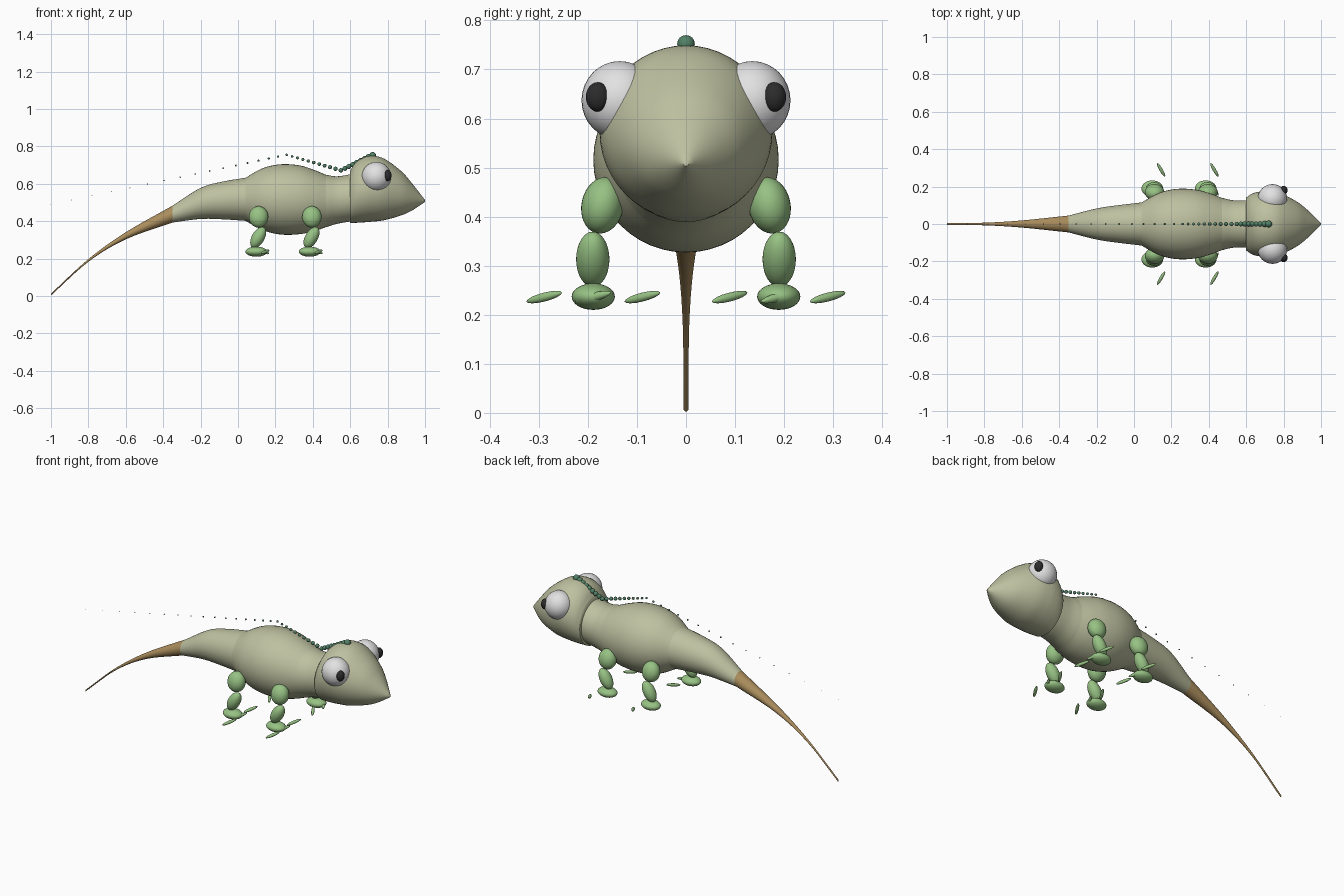
import bpy, bmesh, math
from mathutils import Vector

if "Cube" in bpy.data.objects:
    bpy.data.objects.remove(bpy.data.objects["Cube"])


def material(name, rgb):
    m = bpy.data.materials.new(name)
    m.diffuse_color = (*rgb, 1)
    m.use_nodes = True
    m.node_tree.nodes["Principled BSDF"].inputs["Base Color"].default_value = m.diffuse_color
    return m


SKIN = material("sage skin", (0.51, 0.53, 0.35))
LEG = material("leaf green", (0.31, 0.54, 0.23))
TAIL = material("tan tail", (0.41, 0.27, 0.11))
CREST = material("dark green", (0.085, 0.22, 0.135))
WHITE = material("eye white", (0.76, 0.76, 0.76))
BLACK = material("pupil black", (0.025, 0.025, 0.025))


def finish(name, bm, mat):
    bmesh.ops.recalc_face_normals(bm, faces=bm.faces)
    mesh = bpy.data.meshes.new(name)
    bm.to_mesh(mesh)
    bm.free()
    mesh.materials.append(mat)
    ob = bpy.data.objects.new(name, mesh)
    bpy.context.collection.objects.link(ob)
    bpy.ops.object.select_all(action='DESELECT')
    ob.select_set(True)
    bpy.context.view_layer.objects.active = ob
    bpy.ops.object.shade_smooth_by_angle(angle=math.radians(45))
    return ob


def loft(name, stations, mat, sides=48, steps=6):
    """Round skin through (x, centre z, radius) stations, smoothly interpolated."""
    p = [Vector(s) for s in stations]
    p = [2 * p[0] - p[1]] + p + [2 * p[-1] - p[-2]]
    path = []
    for i in range(1, len(p) - 2):
        a, b, c, d = p[i - 1:i + 3]
        for k in range(steps):
            t = k / steps
            path.append(0.5 * (2 * b + (c - a) * t + (2 * a - 5 * b + 4 * c - d) * t ** 2
                               + (3 * b - a - 3 * c + d) * t ** 3))
    path.append(p[-2])
    bm = bmesh.new()
    rings = []
    for x, z, r in path:
        rings.append([bm.verts.new((x, r * math.cos(2 * math.pi * j / sides),
                                    z + r * math.sin(2 * math.pi * j / sides)))
                      for j in range(sides)])
    for a, b in zip(rings, rings[1:]):
        for j in range(sides):
            k = (j + 1) % sides
            bm.faces.new((a[j], a[k], b[k], b[j]))
    bm.faces.new(rings[0])
    bm.faces.new(rings[-1])
    return finish(name, bm, mat)


def ellipsoid(name, loc, size, mat, rot=(0, 0, 0), seg=32):
    bm = bmesh.new()
    bmesh.ops.create_uvsphere(bm, u_segments=seg, v_segments=seg // 2, radius=1)
    ob = finish(name, bm, mat)
    ob.location, ob.scale, ob.rotation_euler = loc, size, rot
    return ob


# Tail, trunk, neck and head
loft("tail_tip", [(-1, .008, .005), (-.8, .19, .007), (-.6, .322, .019), (-.35, .438, .045)], TAIL)
loft("tail_base", [(-.35, .438, .045), (-.2, .495, .083), (-.08, .511, .101), (.04, .517, .115)], SKIN)
loft("body", [(.04, .517, .115), (.12, .518, .16), (.19, .517, .182), (.26, .516, .189),
              (.34, .514, .182), (.41, .51, .163), (.47, .508, .14)], SKIN)
loft("neck", [(.47, .508, .14), (.53, .513, .127), (.6, .525, .126), (.63, .535, .128)], SKIN)
loft("head", [(.6, .53, .141), (.625, .55, .159), (.66, .564, .171), (.71, .573, .176), (.78, .57, .165),
              (.87, .55, .12), (.93, .53, .073), (1, .508, .005)], SKIN)

# Eyes with raised pupils
for s, side in ((1, "left"), (-1, "right")):
    ellipsoid(side + "_eye", (.74, s * .135, .637), (.079, .078, .08), WHITE)
    ellipsoid(side + "_pupil", (.80, s * .18, .644), (.021, .024, .03), BLACK)

# Legs: hip, shin, foot and three loose toes each
for dx, end in ((0, "hind"), (.285, "front")):
    for s, side in ((1, "left"), (-1, "right")):
        n = f"{end}_{side}_"
        ellipsoid(n + "upper_leg", (.11 + dx, s * .17, .423), (.052, .043, .058), LEG,
                  (s * math.radians(12), 0, 0))
        ellipsoid(n + "lower_leg", (.108 + dx, s * .19, .313), (.034, .034, .062), LEG,
                  (0, math.radians(30), 0))
        ellipsoid(n + "foot", (.098 + dx, s * .189, .237), (.058, .044, .027), LEG)
        for k in (-1, 0, 1):
            toe = ellipsoid(n + f"toe_{k + 2}", (.145 + dx, s * .189 + k * .1, .236),
                            (.043, .009, .009), LEG, seg=16)
            toe.rotation_euler = Vector((-s * .5, .86, .22)).to_track_quat('X', 'Z').to_euler()

# Crest beads: floating over the tail, dipping at the neck, growing to the crown
beads = []
for i in range(17):
    t = i / 16
    x = -1 + 1.26 * (1.45 * t - .45 * t * t)
    beads.append((x, .49 + .265 * (x + 1) / 1.26, .0015 + .005 * t))
for i in range(1, 11):
    t = i / 10
    beads.append((.26 + .29 * t, .755 - .083 * t, .0065 + .0055 * t))
for i in range(1, 9):
    t = i / 8
    beads.append((.55 + .17 * t, .672 + .08 * t, .012 + .006 * t))
for i, (x, z, r) in enumerate(beads):
    ellipsoid(f"crest_bead_{i + 1}", (x, 0, z), (r, r, r), CREST, seg=16)
